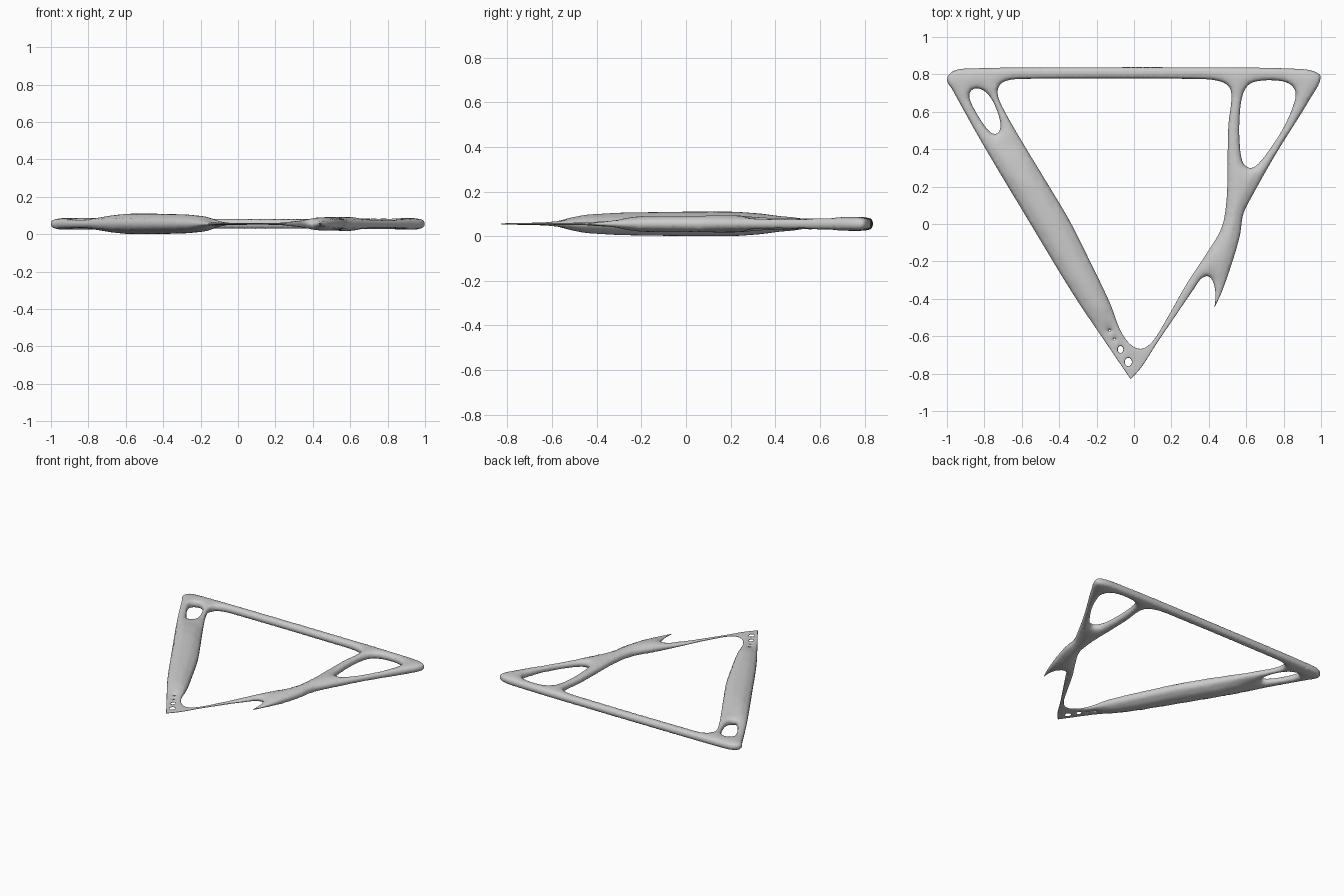
import bpy, math
from mathutils import Vector, kdtree
from mathutils.geometry import delaunay_2d_cdt

if "Cube" in bpy.data.objects:
    bpy.data.objects.remove(bpy.data.objects["Cube"])

STEP = 0.008      # spacing along the outlines
GRID = 0.014      # spacing of inner points
MID_Z = 0.055     # height of the symmetry plane

# Outer edge of the frame
outer = [(-1, .775), (-.96, .82), (-.85, .832), (-.5, .837), (.51, .837), (.86, .83),
         (.955, .818), (.998, .785), (.94, .667), (.76, .377), (.63, .147), (.585, .055),
         (.565, -.065), (.52, -.22), (.468, -.366), (.43, -.446), (.436, -.38),
         (.425, -.315), (.398, -.28), (.36, -.292), (.318, -.35), (.222, -.49),
         (.125, -.633), (.04, -.765), (-.018, -.83), (-.13, -.665), (-.324, -.377),
         (-.562, .015), (-.81, .43), (-.972, .72)]
sharp = {(.43, -.446), (-.018, -.83)}

# Large central opening
opening = [(-.69, .763), (-.6, .776), (.32, .776), (.447, .766), (.507, .735), (.521, .675),
           (.505, .53), (.50, .32), (.495, .13), (.468, -.02), (.388, -.158), (.286, -.313),
           (.179, -.5), (.099, -.628), (.04, -.667), (-.019, -.644), (-.072, -.57),
           (-.13, -.42), (-.24, -.19), (-.342, .013), (-.45, .195), (-.602, .446),
           (-.685, .59), (-.725, .677), (-.725, .73)]

# Corner windows
right_window = [(.644, .760), (.75, .768), (.83, .750), (.864, .703), (.848, .623),
                (.794, .505), (.725, .398), (.66, .318), (.618, .30), (.58, .334),
                (.564, .45), (.564, .56), (.575, .666), (.60, .73)]
left_window = [(-.874, .708), (-.848, .725), (-.805, .714), (-.767, .676), (-.73, .60),
               (-.714, .532), (-.725, .489), (-.757, .484), (-.80, .527), (-.853, .612),
               (-.88, .676)]

# Section along y: (y, edge rounding radius, half thickness)
left_section = [(-.83, .012, .003), (-.7, .02, .005), (-.62, .03, .009), (-.55, .05, .022),
                (-.45, .065, .042), (-.3, .08, .051), (0, .085, .055), (.22, .085, .055),
                (.34, .075, .046), (.43, .05, .033), (.6, .03, .028), (.75, .03, .031)]
right_section = [(-.83, .012, .003), (-.7, .02, .005), (-.62, .02, .005), (-.45, .025, .008),
                 (-.35, .04, .018), (-.2, .05, .035), (0, .06, .04), (.1, .06, .04),
                 (.25, .06, .037), (.4, .035, .031), (.75, .03, .031)]


def smooth_loop(pts, hole, step=STEP):
    """Smooth closed curve through pts; solid outer loops run CCW, holes CW."""
    p = [Vector(q) for q in pts]
    n = len(p)
    tan = [Vector((0, 0)) if pts[i] in sharp else (p[(i + 1) % n] - p[i - 1]).normalized()
           for i in range(n)]
    out = []
    for i in range(n):
        a, b = p[i], p[(i + 1) % n]
        length = (b - a).length
        ta, tb = tan[i] * length, tan[(i + 1) % n] * length
        k = max(2, round(length / step))
        for j in range(k):
            t = j / k
            out.append(a * (2*t**3 - 3*t*t + 1) + ta * (t**3 - 2*t*t + t)
                       + b * (3*t*t - 2*t**3) + tb * (t**3 - t*t))
    area = sum(out[i - 1].cross(out[i]) for i in range(len(out)))
    return out[::-1] if (area < 0) != hole else out


def ellipse(x, y, rx, ry, n=8):
    return [(x + rx * math.cos(math.tau * i / n), y + ry * math.sin(math.tau * i / n))
            for i in range(n)]


def section(x, y):
    rows = left_section if x < 0 else right_section
    y = min(max(y, rows[0][0]), rows[-1][0])
    for a, b in zip(rows, rows[1:]):
        if y <= b[0]:
            t = (y - a[0]) / (b[0] - a[0])
            return a[1] + (b[1] - a[1]) * t, a[2] + (b[2] - a[2]) * t


# All outlines, including the row of small holes near the bottom corner
loops = [smooth_loop(outer, False)]
loops += [smooth_loop(h, True) for h in (opening, right_window, left_window)]
loops += [smooth_loop(ellipse(*e), True) for e in
          ((-.072, -.671, .015, .019), (-.03, -.738, .019, .023),
           (-.104, -.617, .005, .005), (-.13, -.57, .005, .005))]

points, normals, edges = [], [], []
for loop in loops:
    base, n = len(points), len(loop)
    for i in range(n):
        t = (loop[(i + 1) % n] - loop[i]).normalized() + (loop[i] - loop[i - 1]).normalized()
        points.append(loop[i])
        normals.append(Vector((t.y, -t.x)).normalized())
        edges.append((base + i, base + (i + 1) % n))
rim = len(points)
tree = kdtree.KDTree(rim)
for i, p in enumerate(points):
    tree.insert(p.to_3d(), i)
tree.balance()


def depth(p):
    """Distance inside the rim, negative outside (no limb is deeper than 0.13)."""
    co, i, d = tree.find(p.to_3d())
    return d if d < .13 and (p - co.to_2d()).dot(normals[i]) < 0 else -d


def inside(p):
    """Even-odd test against every outline edge."""
    odd = False
    for i, j in edges:
        a, b = points[i], points[j]
        if (a.y > p.y) != (b.y > p.y) and p.x < a.x + (p.y - a.y) * (b.x - a.x) / (b.y - a.y):
            odd = not odd
    return odd


# Inner points: rows parallel to the rim, then a regular grid
for d in (.002, .006, .011):
    for i in range(rim):
        q = points[i] - normals[i] * d
        if depth(q) > d * .95:
            points.append(q)
for i in range(int(2 / GRID)):
    for j in range(int(1.7 / GRID)):
        q = Vector((-1 + (i + .5 * (j % 2)) * GRID, -.85 + j * GRID))
        if depth(q) > .016 and inside(q):
            points.append(q)

flat, _, tris, origin, _, _ = delaunay_2d_cdt(points, edges, [], 0, 1e-6)
is_rim = [any(k < rim for k in o) for o in origin]
tris = [t for t in tris if not all(is_rim[k] for k in t)
        or inside(sum((flat[k] for k in t), Vector((0, 0))) / 3)]

# Rounded height over the plane, with a light smoothing of the ridges
height = []
for v, on_rim in zip(flat, is_rim):
    r, thick = section(v.x, v.y)
    d = 0 if on_rim else min(abs(depth(v)) / r, 1)
    height.append(thick * math.sqrt(1 - (1 - d) ** 2))
near = [set() for _ in flat]
for t in tris:
    for k in t:
        near[k].update(t)
for _ in range(3):
    height = [h if is_rim[i] or not near[i] or any(is_rim[k] for k in near[i])
              else sum(height[k] for k in near[i]) / len(near[i])
              for i, h in enumerate(height)]

# Mirror the upper skin to the underside, sharing the rim
used = [i for i in range(len(flat)) if near[i]]
verts, up, down = [], {}, {}
for i in used:
    up[i] = down[i] = len(verts)
    verts.append((flat[i].x, flat[i].y, MID_Z + height[i]))
    if not is_rim[i]:
        down[i] = len(verts)
        verts.append((flat[i].x, flat[i].y, MID_Z - height[i]))
faces = [[up[k] for k in t] for t in tris]
faces += [[down[k] for k in reversed(t)] for t in tris if not all(is_rim[k] for k in t)]

mesh = bpy.data.meshes.new("triangular_frame")
mesh.from_pydata(verts, [], faces)
mesh.validate()
mesh.shade_smooth()
frame = bpy.data.objects.new("triangular_frame", mesh)
bpy.context.collection.objects.link(frame)
